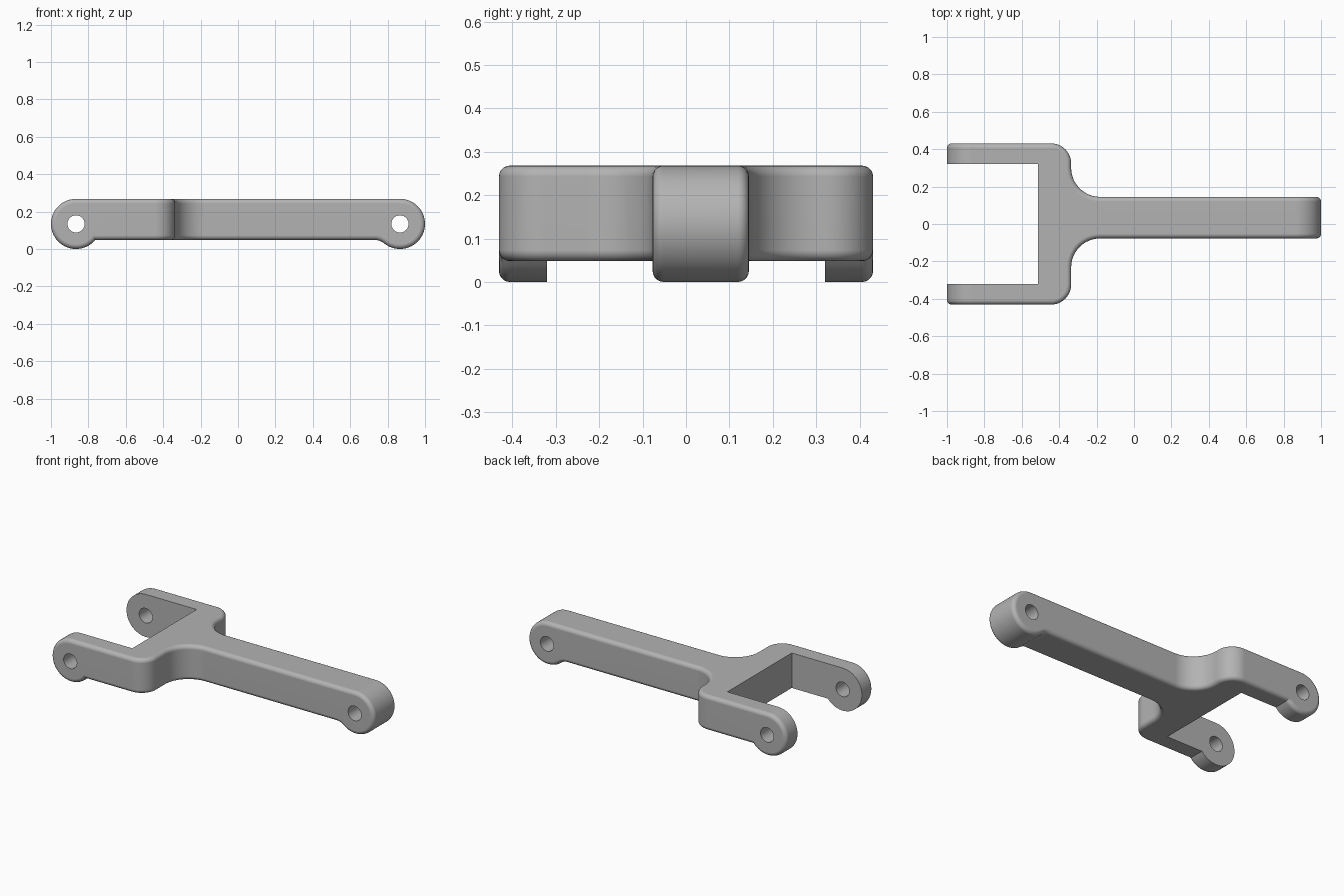
import bpy, bmesh
from math import sin, cos, radians, acos, degrees
from mathutils import Vector

cube = bpy.data.objects.get("Cube")
if cube:
    bpy.data.objects.remove(cube)

HALF_W = 0.431              # fork half width
SHOULDER_X = -0.336
STEM = (-0.077, 0.145)      # stem sides in y
LUG_X, LUG_R, HOLE_R = 0.866, 0.134, 0.046
TOP, BELLY = 2 * LUG_R, 0.048
EDGE = 0.025                # rounded edge radius

grey = bpy.data.materials.new("satin_grey")
grey.use_nodes = True
colour = (0.45, 0.45, 0.45, 1)
grey.diffuse_color = colour
grey.node_tree.nodes["Principled BSDF"].inputs["Base Color"].default_value = colour


def arc(cx, cy, r, a0, a1, n=12):
    """Points on an arc, angles in degrees."""
    angles = [radians(a0 + (a1 - a0) * i / n) for i in range(n + 1)]
    return [(cx + r * cos(a), cy + r * sin(a)) for a in angles]


def prism(name, points, axis, lo, hi):
    """Extrude a closed 2D outline: xy along z, or xz along y."""
    bm = bmesh.new()
    place = (lambda u, v: (u, v, lo)) if axis == "z" else (lambda u, v: (u, lo, v))
    face = bm.faces.new([bm.verts.new(place(u, v)) for u, v in points])
    ext = bmesh.ops.extrude_face_region(bm, geom=[face])
    shift = Vector((0, 0, hi - lo)) if axis == "z" else Vector((0, hi - lo, 0))
    bmesh.ops.translate(bm, vec=shift,
                        verts=[v for v in ext["geom"] if isinstance(v, bmesh.types.BMVert)])
    bmesh.ops.recalc_face_normals(bm, faces=bm.faces)
    mesh = bpy.data.meshes.new(name)
    bm.to_mesh(mesh)
    bm.free()
    obj = bpy.data.objects.new(name, mesh)
    bpy.context.collection.objects.link(obj)
    mesh.materials.append(grey)
    return obj


def activate(obj):
    bpy.ops.object.select_all(action="DESELECT")
    obj.select_set(True)
    bpy.context.view_layer.objects.active = obj


def combine(obj, tool, operation):
    activate(obj)
    mod = obj.modifiers.new(operation.lower(), "BOOLEAN")
    mod.operation, mod.solver, mod.object = operation, "EXACT", tool
    bpy.ops.object.modifier_apply(modifier=mod.name)
    bpy.data.objects.remove(tool)


# Plan outline: stem, hollow fillets and rounded fork shoulders
fillet, corner = 0.155, 0.107
fx, cx = SHOULDER_X + fillet, SHOULDER_X - corner
plan = [(1.2, STEM[0]), (1.2, STEM[1])]
plan += arc(fx, STEM[1] + fillet, fillet, 270, 180)
plan += arc(cx, HALF_W - corner, corner, 0, 90)
plan += [(-1.2, HALF_W), (-1.2, -HALF_W)]
plan += arc(cx, corner - HALF_W, corner, -90, 0)
plan += arc(fx, STEM[0] - fillet, fillet, 180, 90)
body = prism("fork_link", plan, "z", -0.2, 0.5)

# Side outline: round lugs at both ends, blended into the belly on the stem end
blend = 0.08
bz = BELLY - blend
bx = LUG_X - ((LUG_R + blend) ** 2 - (LUG_R - bz) ** 2) ** 0.5
tilt = degrees(acos((LUG_X - bx) / (LUG_R + blend)))
notch = degrees(acos((LUG_R - BELLY) / LUG_R))
side = arc(LUG_X, LUG_R, LUG_R, 90, -180 + tilt, 36)
side += arc(bx, bz, blend, tilt, 90, 8)[1:]
side += arc(-LUG_X, LUG_R, LUG_R, -90 + notch, -270, 36)
combine(body, prism("side_outline", side, "y", -0.7, 0.7), "INTERSECT")

# Round the outer convex edges
bm = bmesh.new()
bm.from_mesh(body.data)
bmesh.ops.remove_doubles(bm, verts=bm.verts, dist=1e-5)
rim = [e for e in bm.edges if len(e.link_faces) == 2 and e.is_convex
       and e.calc_face_angle() > radians(50)]
bmesh.ops.bevel(bm, geom=rim, offset=EDGE, offset_type="OFFSET", segments=5,
                profile=0.5, affect="EDGES", clamp_overlap=False)
bm.to_mesh(body.data)
bm.free()

# Fork slot and pin holes
slot = [(-1.3, -0.32), (-0.512, -0.32), (-0.512, 0.32), (-1.3, 0.32)]
combine(body, prism("slot_cutter", slot, "z", -0.2, 0.5), "DIFFERENCE")
for x in (-LUG_X, LUG_X):
    hole = arc(x, LUG_R, HOLE_R, 0, 360, 32)[:-1]
    combine(body, prism("pin_hole_cutter", hole, "y", -0.7, 0.7), "DIFFERENCE")

activate(body)
bpy.ops.object.shade_smooth_by_angle(angle=radians(30))
weighted = body.modifiers.new("even_shading", "WEIGHTED_NORMAL")
weighted.keep_sharp = True
